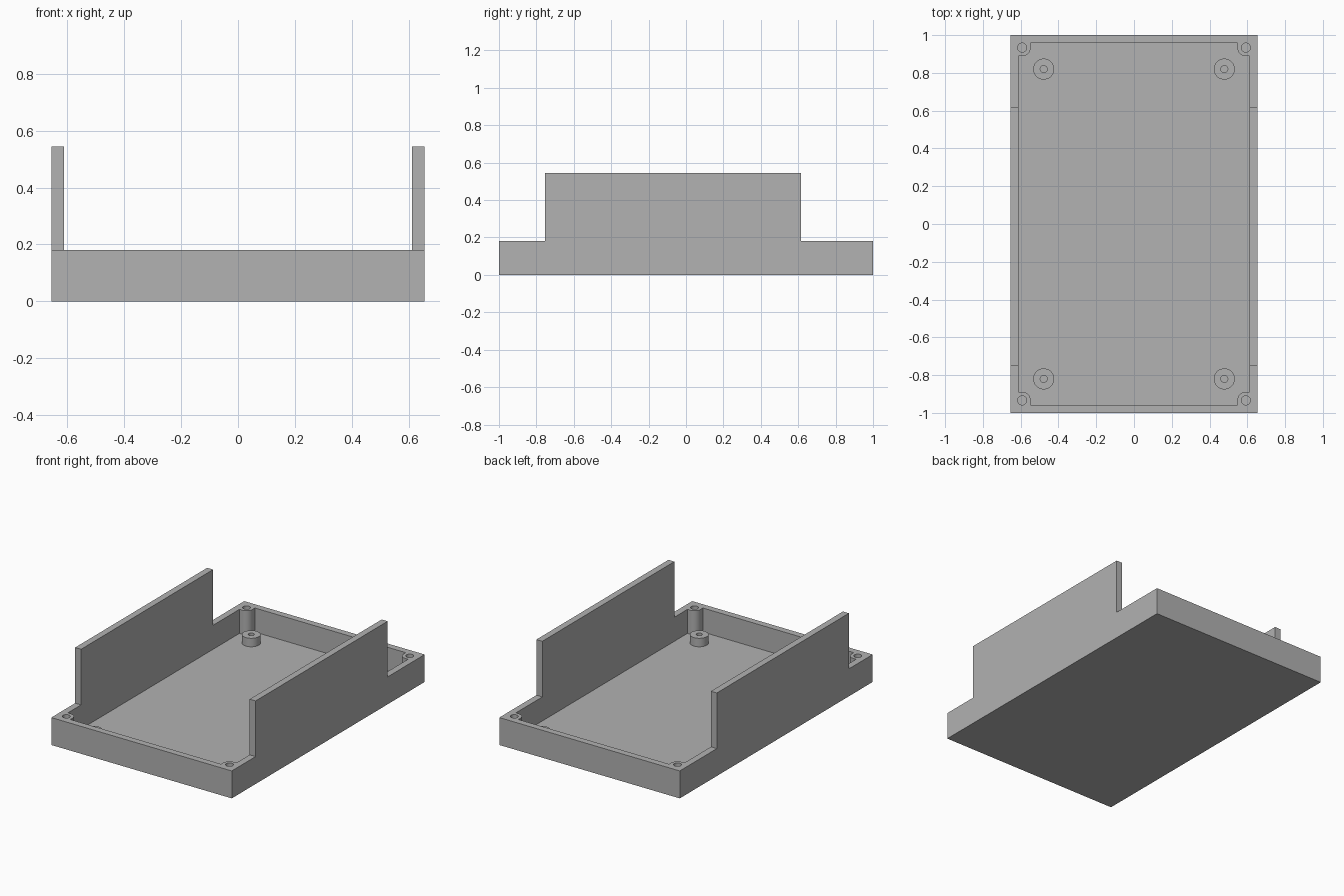
import bpy, bmesh
from math import pi, cos, sin

if "Cube" in bpy.data.objects:
    bpy.data.objects.remove(bpy.data.objects["Cube"], do_unlink=True)

W, L = 0.655, 1.0                  # half width, half length
WALL, FLOOR, RIM, TOP = 0.043, 0.022, 0.18, 0.545
PANEL_FRONT, PANEL_BACK = -0.753, 0.616
POST_X, POST_Y, POST_R, POST_HOLE = 0.592, 0.934, 0.045, 0.024
STAND_X, STAND_Y, STAND_R, STAND_HOLE, STAND_TOP = 0.478, 0.82, 0.0555, 0.0185, 0.078
CORNERS = [(1, 1), (-1, 1), (-1, -1), (1, -1)]

grey = bpy.data.materials.new("plain grey")
grey.use_nodes = True
colour = (0.445, 0.445, 0.445, 1)
grey.diffuse_color = colour
grey.node_tree.nodes["Principled BSDF"].inputs["Base Color"].default_value = colour


def prism(name, outline, z0, z1):
    """Extrude a flat outline from z0 to z1."""
    bm = bmesh.new()
    face = bm.faces.new([bm.verts.new((x, y, z0)) for x, y in outline])
    top = bmesh.ops.extrude_face_region(bm, geom=[face])["geom"]
    bmesh.ops.translate(bm, vec=(0, 0, z1 - z0),
                        verts=[v for v in top if isinstance(v, bmesh.types.BMVert)])
    bmesh.ops.recalc_face_normals(bm, faces=bm.faces)
    mesh = bpy.data.meshes.new(name)
    bm.to_mesh(mesh)
    bm.free()
    mesh.materials.append(grey)
    obj = bpy.data.objects.new(name, mesh)
    bpy.context.collection.objects.link(obj)
    return obj


def rect(x0, x1, y0, y1):
    return [(x0, y0), (x1, y0), (x1, y1), (x0, y1)]


def circle(x, y, r, n=40):
    return [(x + r * cos(2 * pi * i / n), y + r * sin(2 * pi * i / n)) for i in range(n)]


def cut(target, cutter):
    """Subtract the cutter, apply the result and discard the cutter."""
    cutter.hide_render = True
    mod = target.modifiers.new("cut", "BOOLEAN")
    mod.operation, mod.solver, mod.object = "DIFFERENCE", "EXACT", cutter
    bpy.context.view_layer.objects.active = target
    bpy.ops.object.modifier_apply(modifier=mod.name)
    bpy.data.objects.remove(cutter, do_unlink=True)


def smooth(obj):
    bpy.ops.object.select_all(action="DESELECT")
    obj.select_set(True)
    bpy.context.view_layer.objects.active = obj
    bpy.ops.object.shade_smooth_by_angle(angle=pi / 6)


# Cavity outline: a rectangle with a rounded screw post left in each corner
cavity = []
for sx, sy in CORNERS:
    corner = [(W - WALL, POST_Y - POST_R)]
    for i in range(11):
        a = -pi / 2 - i * pi / 20
        corner.append((POST_X + POST_R * cos(a), POST_Y + POST_R * sin(a)))
    corner.append((POST_X - POST_R, L - WALL))
    if sx * sy < 0:
        corner.reverse()
    cavity += [(sx * x, sy * y) for x, y in corner]

# Tray body with tall side panels, open ends and drilled corner posts
tray = prism("tray_body", rect(-W, W, -L, L), 0, TOP)
cut(tray, prism("cavity_cutter", cavity, FLOOR, TOP + 0.1))
cut(tray, prism("front_cutter", rect(-1, 1, -2, PANEL_FRONT), RIM, TOP + 0.2))
cut(tray, prism("back_cutter", rect(-1, 1, PANEL_BACK, 2), RIM, TOP + 0.2))
for sx, sy in CORNERS:
    cut(tray, prism("screw_hole_cutter", circle(sx * POST_X, sy * POST_Y, POST_HOLE),
                    FLOOR, RIM + 0.1))
smooth(tray)

# Short hollow standoffs on the floor
for sx, sy in CORNERS:
    name = ("back" if sy > 0 else "front") + ("_left" if sx > 0 else "_right") + "_standoff"
    x, y = sx * STAND_X, sy * STAND_Y
    standoff = prism(name, circle(x, y, STAND_R), FLOOR - 0.005, STAND_TOP)
    cut(standoff, prism("bore_cutter", circle(x, y, STAND_HOLE), FLOOR, STAND_TOP + 0.1))
    smooth(standoff)
